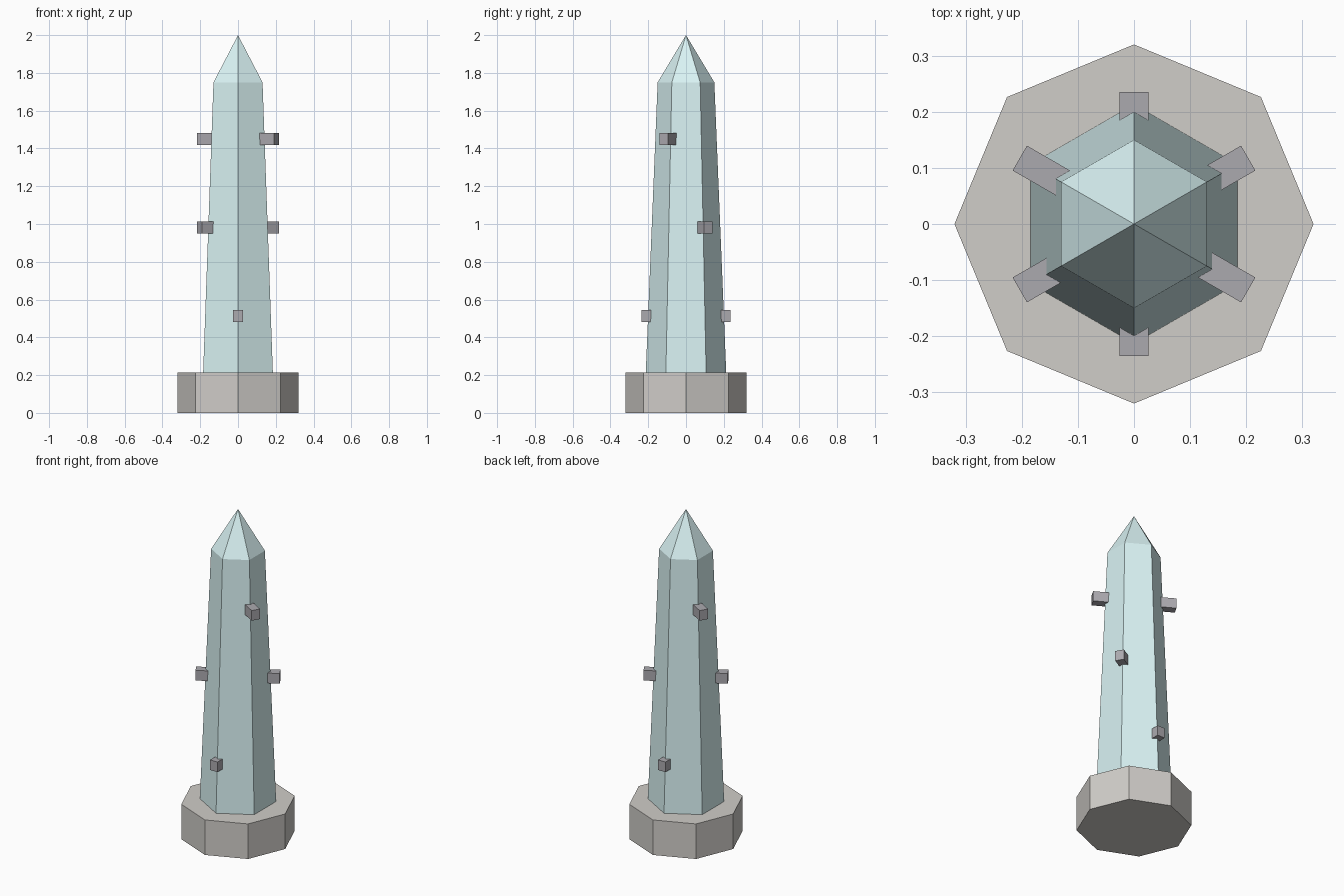
import bpy, bmesh
from math import sin, cos, pi, radians
from mathutils import Matrix

if "Cube" in bpy.data.objects:
    bpy.data.objects.remove(bpy.data.objects["Cube"])


def material(name, rgb):
    m = bpy.data.materials.new(name)
    m.diffuse_color = (*rgb, 1)
    m.use_nodes = True
    m.node_tree.nodes["Principled BSDF"].inputs["Base Color"].default_value = m.diffuse_color
    return m


def finish(name, bm, mat):
    bmesh.ops.recalc_face_normals(bm, faces=bm.faces)
    mesh = bpy.data.meshes.new(name)
    bm.to_mesh(mesh)
    bm.free()
    mesh.materials.append(mat)
    obj = bpy.data.objects.new(name, mesh)
    bpy.context.collection.objects.link(obj)


def faceted_column(name, sides, turn, rings, mat, apex=None):
    """Stack of polygon rings (radius, z), closed by a cap or a point."""
    bm = bmesh.new()
    loops = [[bm.verts.new((r * cos(turn + 2 * pi * i / sides),
                            r * sin(turn + 2 * pi * i / sides), z))
              for i in range(sides)] for r, z in rings]
    bm.faces.new(loops[0])
    tip = bm.verts.new((0, 0, apex)) if apex else None
    for i in range(sides):
        j = (i + 1) % sides
        for a, b in zip(loops, loops[1:]):
            bm.faces.new((a[i], a[j], b[j], b[i]))
        if tip:
            bm.faces.new((loops[-1][i], loops[-1][j], tip))
    if not tip:
        bm.faces.new(loops[-1])
    finish(name, bm, mat)


stone = material("stone", (0.63, 0.61, 0.58))
crystal = material("crystal", (0.70, 0.90, 0.91))
iron = material("iron", (0.41, 0.40, 0.43))

# Octagonal plinth
faceted_column("base", 8, 0, [(0.32, 0), (0.32, 0.215)], stone)

# Tapered hexagonal shaft with pointed tip
faceted_column("crystal_shaft", 6, pi / 2,
               [(0.2135, 0.2), (0.15, 1.75)], crystal, apex=2.0)

# Opposed pairs of pegs on the shaft edges, each pair turned 60 degrees
inner, outer = 0.135, 0.235
for level, (z, angle) in enumerate([(0.513, 90), (0.981, 30), (1.45, 150)]):
    for side in range(2):
        bm = bmesh.new()
        place = (Matrix.Rotation(radians(angle + 180 * side), 4, 'Z')
                 @ Matrix.Translation(((inner + outer) / 2, 0, z))
                 @ Matrix.Diagonal((outer - inner, 0.051, 0.062, 1)))
        bmesh.ops.create_cube(bm, size=1, matrix=place)
        finish(f"peg_{level + 1}_{side + 1}", bm, iron)
